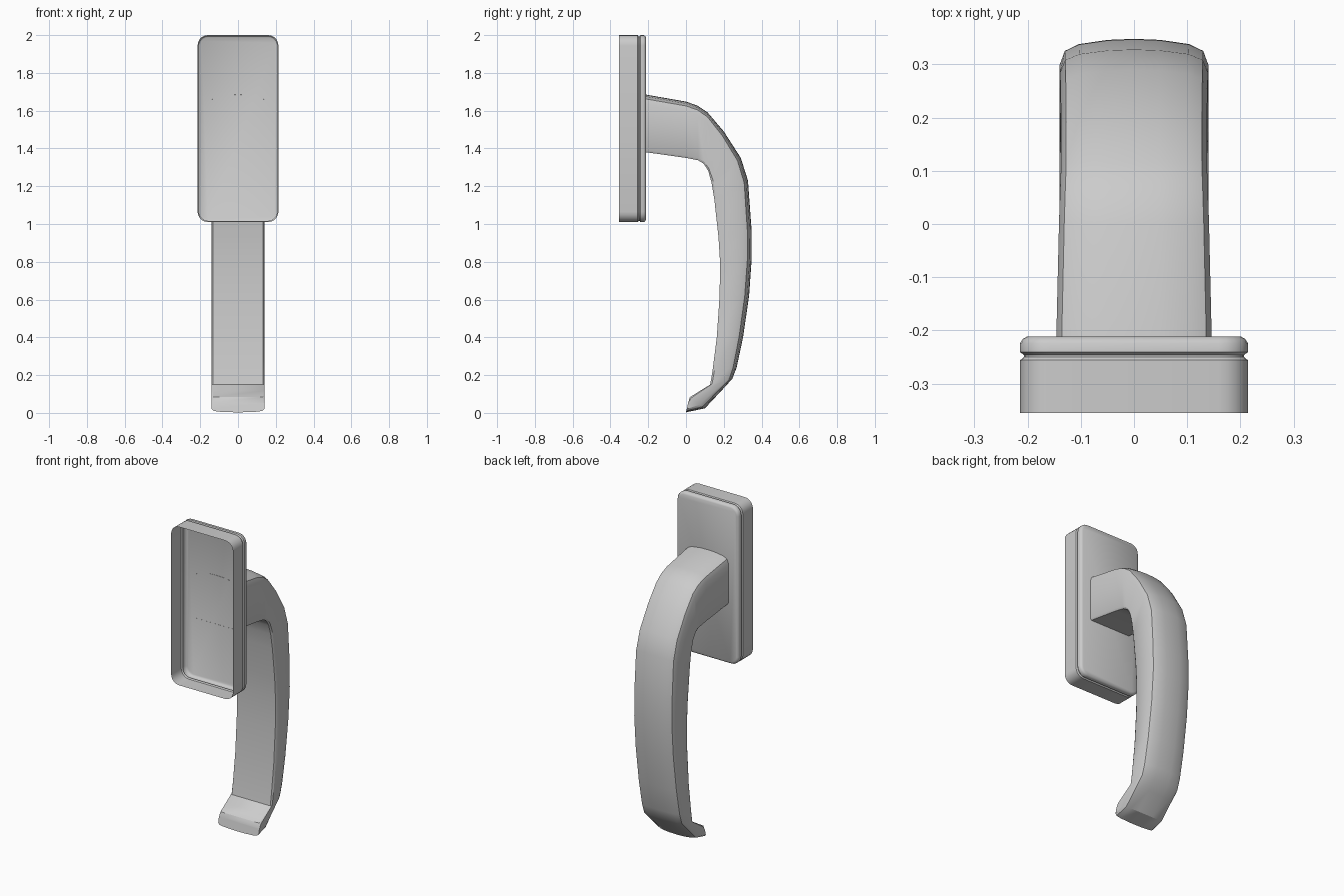
import bpy
import bmesh
import math

cube = bpy.data.objects.get("Cube")
if cube:
    bpy.data.objects.remove(cube, do_unlink=True)

grey = bpy.data.materials.new("light grey")
grey.use_nodes = True
grey.diffuse_color = (0.6, 0.6, 0.6, 1)
grey.node_tree.nodes["Principled BSDF"].inputs["Base Color"].default_value = (0.6, 0.6, 0.6, 1)


def loft(name, rings, cap_start=False, cap_end=False):
    """Skin a list of closed rings and shade it smooth with sharp edges kept."""
    bm = bmesh.new()
    loops = [[bm.verts.new(p) for p in ring] for ring in rings]
    for a, b in zip(loops, loops[1:]):
        for i in range(len(a)):
            j = (i + 1) % len(a)
            bm.faces.new((a[i], a[j], b[j], b[i]))
    if cap_start:
        bm.faces.new(loops[0][::-1])
    if cap_end:
        bm.faces.new(loops[-1])
    bmesh.ops.recalc_face_normals(bm, faces=bm.faces)
    mesh = bpy.data.meshes.new(name)
    bm.to_mesh(mesh)
    bm.free()
    mesh.materials.append(grey)
    ob = bpy.data.objects.new(name, mesh)
    bpy.context.collection.objects.link(ob)
    bpy.ops.object.select_all(action="DESELECT")
    ob.select_set(True)
    bpy.context.view_layer.objects.active = ob
    bpy.ops.object.shade_smooth_by_angle(angle=math.radians(32))
    return ob


def rounded_rect(y, inset, half_w=0.214, half_h=0.495, zc=1.505, r=0.055, steps=5):
    """Ring of a rounded rectangle in the xz plane."""
    ring = []
    for k, (sx, sz) in enumerate([(1, 1), (-1, 1), (-1, -1), (1, -1)]):
        for s in range(steps + 1):
            a = math.pi / 2 * (k + s / steps)
            ring.append((sx * (half_w - r) + (r - inset) * math.cos(a), y,
                         zc + sz * (half_h - r) + (r - inset) * math.sin(a)))
    return ring


# Hollow mounting plate, open at the front, with a shadow groove
plate_profile = [(-0.355, 0), (-0.256, 0), (-0.25, 0.007), (-0.246, 0.007),
                 (-0.241, 0), (-0.224, 0), (-0.216, 0.005), (-0.211, 0.014)]
loft("mounting_plate", [rounded_rect(y, i) for y, i in plate_profile], cap_end=True)

# Handle stations: inner (y, z), outer (y, z), half width
stations = [
    (-0.212, 1.38, -0.212, 1.685, 0.146),
    (0.0, 1.35, 0.0, 1.648, 0.141),
    (0.065, 1.337, 0.06, 1.627, 0.139),
    (0.095, 1.318, 0.115, 1.59, 0.137),
    (0.118, 1.28, 0.2, 1.49, 0.137),
    (0.135, 1.22, 0.29, 1.35, 0.138),
    (0.15, 1.13, 0.328, 1.23, 0.139),
    (0.172, 0.93, 0.347, 0.97, 0.14),
    (0.18, 0.8, 0.348, 0.82, 0.14),
    (0.178, 0.62, 0.334, 0.62, 0.14),
    (0.163, 0.4, 0.302, 0.4, 0.14),
    (0.14, 0.22, 0.268, 0.24, 0.14),
    (0.128, 0.15, 0.245, 0.18, 0.14),
    (0.075, 0.117, 0.19, 0.12, 0.14),
    (0.02, 0.083, 0.1, 0.024, 0.14),
    (0.012, 0.055, 0.0, 0.003, 0.14),
]

# Half of the cross-section: width fraction, depth, measured from outer side?
half_section = [(0.35, 0.002, True), (0.74, 0.01, True), (0.93, 0.023, True),
                (1.0, 0.05, True), (1.0, 0.012, False), (0.95, 0.0, False)]


def handle_ring(iy, iz, oy, oz, w):
    length = math.hypot(oy - iy, oz - iz)
    dy, dz = (oy - iy) / length, (oz - iz) / length
    squash = min(1, length / 0.15)
    right = []
    for f, d, outer in half_section:
        t = length - d * squash if outer else d * squash
        right.append((f * w, iy + dy * t, iz + dz * t))
    left = [(-x, y, z) for x, y, z in reversed(right)]
    return [(0, oy, oz)] + right + left


# Curved lever with a crowned outer face and a hooked tip
loft("lever_handle", [handle_ring(*s) for s in stations], cap_end=True)
